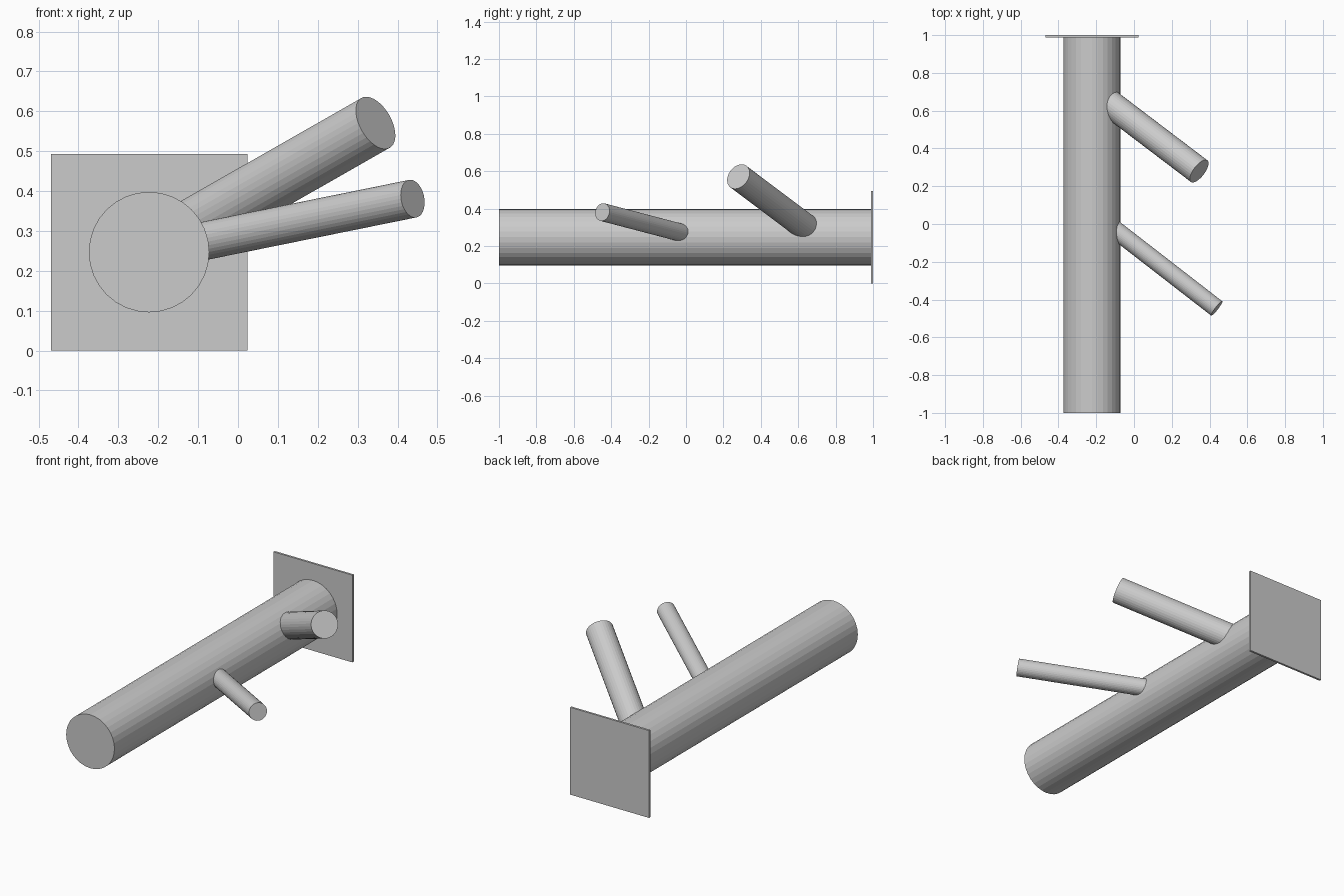
import bpy
from mathutils import Vector

default = bpy.data.objects.get("Cube")
if default:
    bpy.data.objects.remove(default, do_unlink=True)

# Single plain grey for the whole model
grey = bpy.data.materials.new("light_grey")
grey.use_nodes = True
colour = (0.6, 0.6, 0.6, 1.0)
grey.diffuse_color = colour
grey.node_tree.nodes["Principled BSDF"].inputs["Base Color"].default_value = colour

AXIS_X, AXIS_Z = -0.223, 0.247
PLATE_THICKNESS = 0.012


def rod(name, start, end, radius, sides=32):
    """Flat-shaded cylinder between two points."""
    start, end = Vector(start), Vector(end)
    span = end - start
    bpy.ops.mesh.primitive_cylinder_add(
        vertices=sides, radius=radius, depth=span.length,
        location=(start + end) / 2,
        rotation=span.to_track_quat('Z', 'Y').to_euler())
    obj = bpy.context.object
    obj.name = name
    obj.data.materials.append(grey)
    return obj


# Main trunk along the y axis
rod("trunk", (AXIS_X, -1, AXIS_Z), (AXIS_X, 1 - PLATE_THICKNESS, AXIS_Z), 0.151)

# Two side branches starting on the trunk axis
rod("thick_branch", (AXIS_X, 0.711, AXIS_Z), (0.345, 0.28, 0.571), 0.072)
rod("thin_branch", (AXIS_X, 0.065, AXIS_Z), (0.438, -0.447, 0.381), 0.048)

# Square plate closing the back end
bpy.ops.mesh.primitive_cube_add(
    size=1, location=(AXIS_X, 1 - PLATE_THICKNESS / 2, AXIS_Z))
plate = bpy.context.object
plate.name = "back_plate"
plate.scale = (0.493, PLATE_THICKNESS, 0.493)
bpy.ops.object.transform_apply(location=False, rotation=False, scale=True)
plate.data.materials.append(grey)
